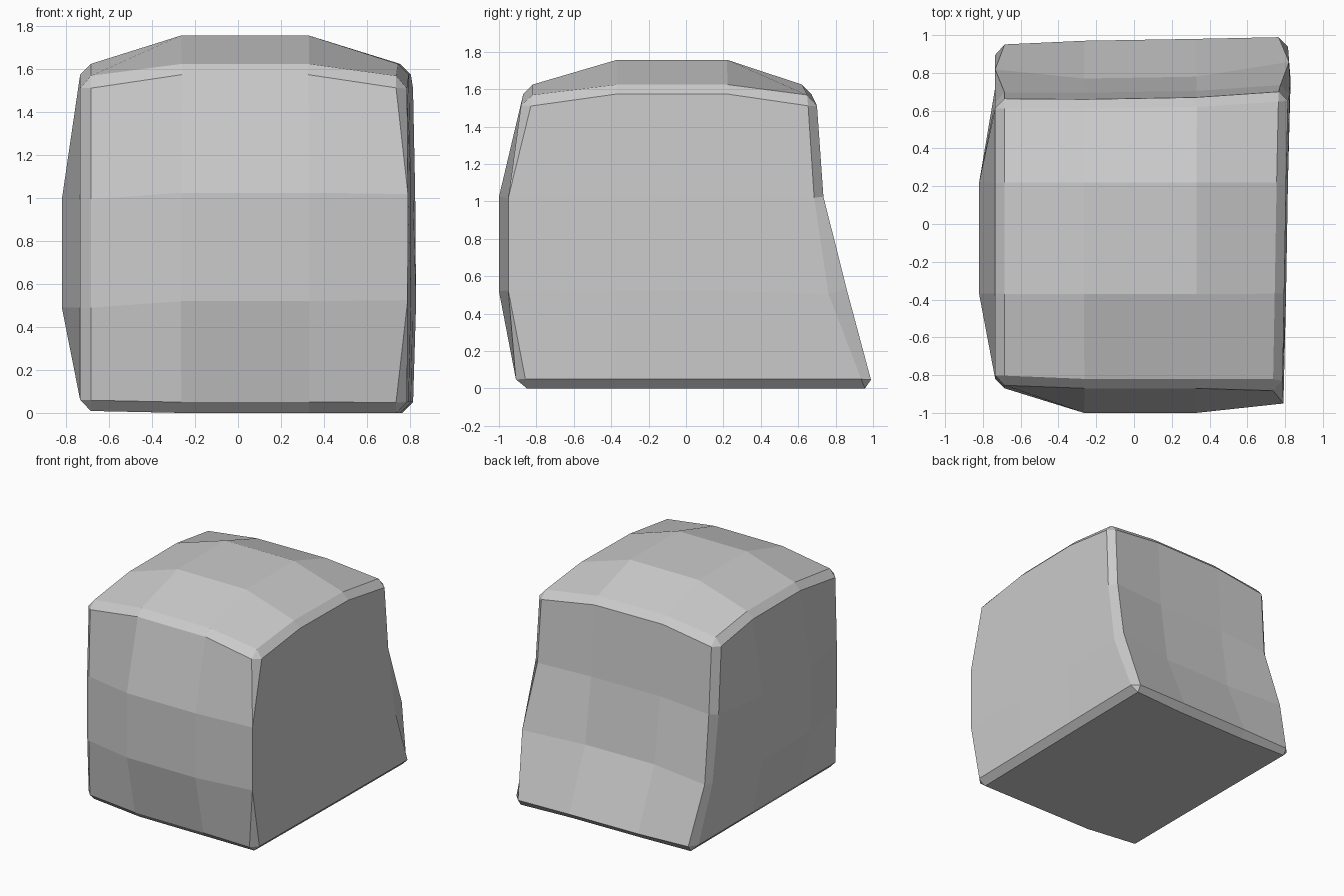
import bpy
import bmesh

old = bpy.data.objects.get("Cube")
if old:
    bpy.data.objects.remove(old, do_unlink=True)

# Stone colour
stone = bpy.data.materials.new("light grey stone")
stone.use_nodes = True
stone.diffuse_color = (0.6, 0.6, 0.6, 1)
stone.node_tree.nodes["Principled BSDF"].inputs["Base Color"].default_value = (0.6, 0.6, 0.6, 1)

# Block: a cube cut into thirds on every side
bm = bmesh.new()
bmesh.ops.create_cube(bm, size=2)
bmesh.ops.subdivide_edges(bm, edges=bm.edges[:], cuts=2, use_grid_fill=True)

FRONT = (-0.90, -1.0, -1.0, -0.87)   # front depth by row
BACK = (1.01, 0.81, 0.735, 0.70)     # flared back depth by row
SWELL = (0, 1, 1, 0)                 # pillow bulge across a side


def shape(u, v, w):
    """Place the grid point in column u, depth step v and row w."""
    x = (-0.735 - 0.085 * SWELL[v] * SWELL[w], -0.265, 0.33,
         0.785 + 0.01 * v + 0.01 * SWELL[w])[u]
    front = FRONT[w] if u else -0.85 - 0.02 * SWELL[w]
    back = BACK[w] - (0.04, 0.04, 0.03, 0)[u]
    y = (front, -0.37, 0.22, back)[v]
    top = 1.555 + 0.07 * (SWELL[u] + SWELL[v])
    if SWELL[u] and SWELL[v]:
        top = 1.757
    lift = 0.03 if u else 0
    z = (0.01 if u == 0 else 0, 0.49 + lift, 0.995 + lift, top)[w]
    return x, y, z


# Mark the twelve outer edges before moving the points
rim = [e for e in bm.edges if e.calc_face_angle() > 1]
for vert in bm.verts:
    vert.co = shape(*(round((c + 1) * 1.5) for c in vert.co))

# Chamfer the outer edges
bmesh.ops.bevel(bm, geom=rim, offset=0.05, offset_type='OFFSET',
                segments=1, profile=0.5, affect='EDGES')
bmesh.ops.recalc_face_normals(bm, faces=bm.faces[:])

mesh = bpy.data.meshes.new("stone_block")
bm.to_mesh(mesh)
bm.free()
mesh.materials.append(stone)
block = bpy.data.objects.new("stone_block", mesh)
bpy.context.collection.objects.link(block)
